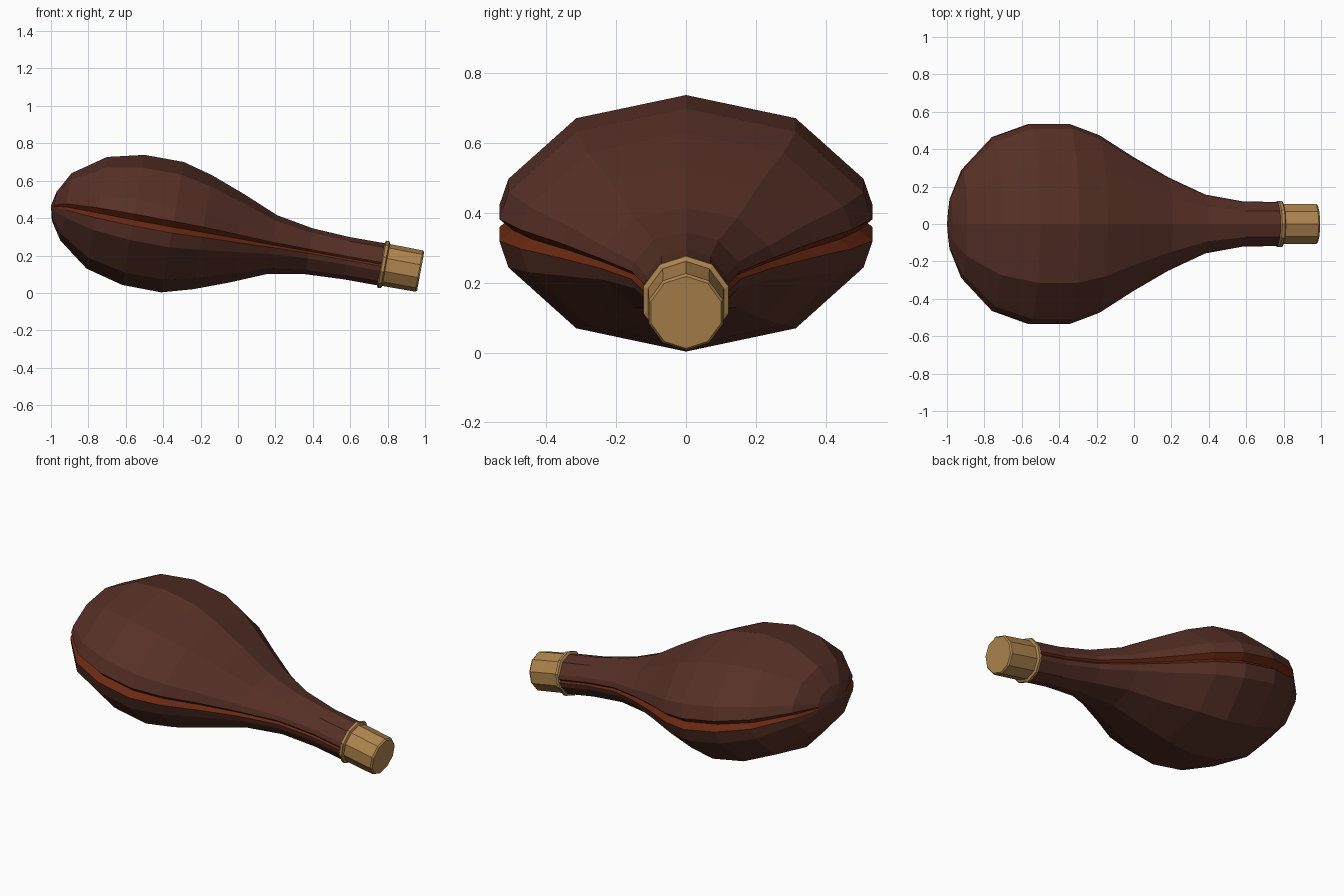
import bpy, bmesh, math
from mathutils import Vector

if "Cube" in bpy.data.objects:
    bpy.data.objects.remove(bpy.data.objects["Cube"])


def material(name, rgb):
    m = bpy.data.materials.new(name)
    m.diffuse_color = (*rgb, 1)
    m.use_nodes = True
    m.node_tree.nodes["Principled BSDF"].inputs["Base Color"].default_value = m.diffuse_color
    return m


LEATHER = material("brown leather", (0.095, 0.030, 0.020))
SEAM = material("rust seam", (0.145, 0.022, 0.006))
WOOD = material("tan wood", (0.43, 0.235, 0.078))


def loft(name, rings, mats, start_pole=None, rule=None):
    """Skin closed rings of points; close the ends with a pole or flat face."""
    bm = bmesh.new()
    vs = [[bm.verts.new(p) for p in r] for r in rings]
    n = len(vs[0])
    for a, b in zip(vs, vs[1:]):
        for i in range(n):
            j = (i + 1) % n
            f = bm.faces.new((a[i], a[j], b[j], b[i]))
            f.material_index = rule(i) if rule else 0
    if start_pole:
        p = bm.verts.new(start_pole)
        for i in range(n):
            f = bm.faces.new((vs[0][i], p, vs[0][(i + 1) % n]))
            f.material_index = rule(i) if rule else 0
    else:
        bm.faces.new(vs[0])
    bm.faces.new(vs[-1])
    bmesh.ops.recalc_face_normals(bm, faces=bm.faces)
    me = bpy.data.meshes.new(name)
    bm.to_mesh(me)
    bm.free()
    for m in mats:
        me.materials.append(m)
    ob = bpy.data.objects.new(name, me)
    bpy.context.collection.objects.link(ob)
    return ob


# Cross-section: decagon with a V groove in each side, as (side, up) fractions
def deco(k):
    a = math.radians(36 * k)
    return (math.sin(a), math.cos(a))


half = [deco(1), deco(2), (1.0, 0.09), (0.93, 0.0), (1.0, -0.09), deco(3), deco(4)]
section = [(0, 1)] + half + [(0, -1)] + [(-y, z) for y, z in reversed(half)]
GROOVE = {3, 4, 11, 12}

# Leather bag stations: top x, top z, bottom x, bottom z, half width
stations = [
    (-0.97, 0.54, -0.995, 0.385, 0.14),
    (-0.89, 0.64, -0.95, 0.28, 0.29),
    (-0.70, 0.727, -0.81, 0.13, 0.465),
    (-0.50, 0.738, -0.62, 0.043, 0.535),
    (-0.29, 0.70, -0.41, 0.003, 0.535),
    (-0.14, 0.63, -0.24, 0.02, 0.475),
    (0.03, 0.53, -0.05, 0.055, 0.36),
    (0.21, 0.415, 0.15, 0.10, 0.25),
    (0.40, 0.345, 0.36, 0.10, 0.157),
    (0.60, 0.298, 0.57, 0.072, 0.12),
    (0.80, 0.263, 0.765, 0.037, 0.118),
]
rings = []
for xt, zt, xb, zb, w in stations:
    top, bot = Vector((xt, 0, zt)), Vector((xb, 0, zb))
    c, up = (top + bot) / 2, (top - bot) / 2
    rings.append([c + up * z + Vector((0, w * y, 0)) for y, z in section])
loft("leather_bag", rings, [LEATHER, SEAM], start_pole=(-1.0, 0, 0.465),
     rule=lambda i: 1 if i in GROOVE else 0)

# Collar and stopper: ten-sided turned parts on the tilted neck axis
TILT = math.radians(10.5)
axis = Vector((math.cos(TILT), 0, -math.sin(TILT)))
up = Vector((math.sin(TILT), 0, math.cos(TILT)))
origin = Vector((0.778, 0, 0.152))


def turned(name, profile):
    loft(name, [[origin + axis * d + up * r * deco(k)[1] + Vector((0, r * deco(k)[0], 0))
                 for k in range(10)] for d, r in profile], [WOOD])


turned("neck_collar", [(-0.014, 0.116), (-0.008, 0.128), (0.008, 0.128), (0.014, 0.116)])
turned("stopper", [(0.0, 0.114), (0.193, 0.112), (0.202, 0.105)])
